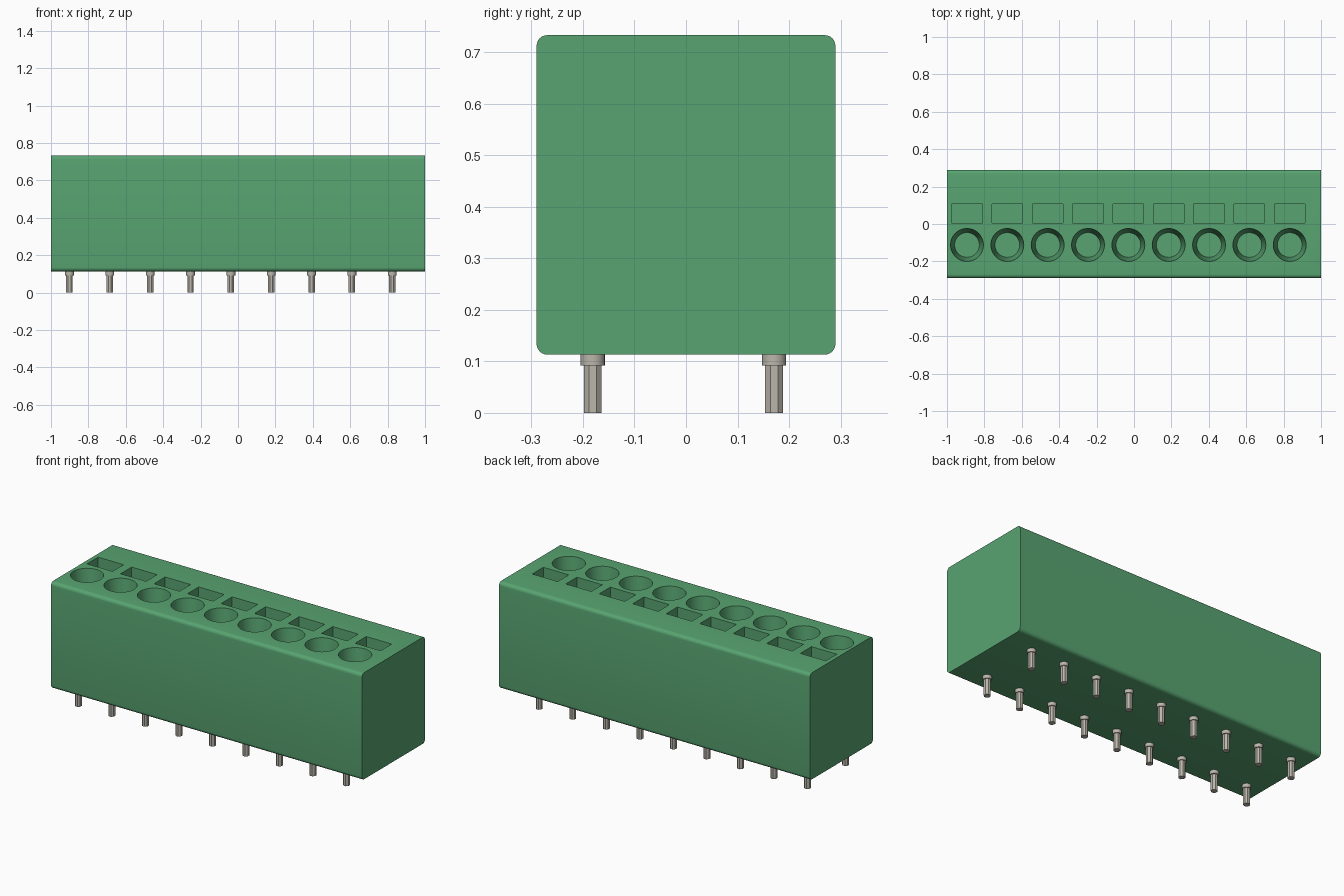
import bpy, bmesh, math
from mathutils import Matrix, Vector

if "Cube" in bpy.data.objects:
    bpy.data.objects.remove(bpy.data.objects["Cube"], do_unlink=True)

COUNT, PITCH = 9, 0.2157
BOTTOM, TOP = 0.113, 0.733
HALF_Y, ROUND = 0.29, 0.021


def material(name, color):
    m = bpy.data.materials.new(name)
    m.use_nodes = True
    m.diffuse_color = (*color, 1)
    m.node_tree.nodes["Principled BSDF"].inputs["Base Color"].default_value = (*color, 1)
    return m


green = material("terminal green", (0.098, 0.372, 0.165))
metal = material("tinned metal", (0.50, 0.47, 0.41))


def make_object(name, bm, mat):
    bmesh.ops.recalc_face_normals(bm, faces=bm.faces)
    mesh = bpy.data.meshes.new(name)
    bm.to_mesh(mesh)
    bm.free()
    mesh.materials.append(mat)
    ob = bpy.data.objects.new(name, mesh)
    bpy.context.collection.objects.link(ob)
    return ob


def smooth(ob):
    bpy.ops.object.select_all(action='DESELECT')
    ob.select_set(True)
    bpy.context.view_layer.objects.active = ob
    bpy.ops.object.shade_smooth_by_angle(angle=math.radians(30))


def add_box(bm, lo, hi):
    lo, hi = Vector(lo), Vector(hi)
    bmesh.ops.create_cube(bm, size=1, matrix=Matrix.Translation((lo + hi) / 2)
                          @ Matrix.Diagonal((*(hi - lo), 1)))


def add_cone(bm, x, y, z0, z1, r0, r1, sides, turn=0):
    bmesh.ops.create_cone(bm, cap_ends=True, segments=sides, radius1=r0, radius2=r1,
                          depth=z1 - z0, matrix=Matrix.Translation((x, y, (z0 + z1) / 2))
                          @ Matrix.Rotation(turn, 4, 'Z'))


# Housing: block with its four long edges rounded
bm = bmesh.new()
add_box(bm, (-1, -HALF_Y, BOTTOM), (1, HALF_Y, TOP))
long_edges = [e for e in bm.edges if abs(e.verts[0].co.x - e.verts[1].co.x) > 1]
bmesh.ops.bevel(bm, geom=long_edges, offset=ROUND, segments=6, profile=0.5, affect='EDGES')
housing = make_object("housing", bm, green)

# Cutters: tapered wire entries and rectangular release slots
DEPTH, LIP = 0.22, 0.02
slope = (0.088 - 0.066) / DEPTH
bm = bmesh.new()
for i in range(COUNT):
    x = -0.893 + i * PITCH
    add_cone(bm, x, -0.112, TOP - DEPTH, TOP + LIP, 0.066, 0.088 + slope * LIP, 48)
    add_box(bm, (x - 0.082, 0.005, TOP - DEPTH), (x + 0.082, 0.107, TOP + LIP))
cutter = make_object("opening_cutter", bm, green)
cutter.hide_render = True

cut = housing.modifiers.new("openings", 'BOOLEAN')
cut.operation = 'DIFFERENCE'
cut.solver = 'EXACT'
cut.object = cutter
bpy.ops.object.select_all(action='DESELECT')
housing.select_set(True)
bpy.context.view_layer.objects.active = housing
bpy.ops.object.modifier_apply(modifier=cut.name)
bpy.data.objects.remove(cutter, do_unlink=True)
smooth(housing)

# Solder pins: round collar and eight-sided leg, in two rows
for row, y in (("front", -0.181), ("back", 0.171)):
    bm = bmesh.new()
    for i in range(COUNT):
        x = -0.901 + i * PITCH
        add_cone(bm, x, y, 0.092, BOTTOM + 0.004, 0.0235, 0.0235, 24)
        add_cone(bm, x, y, 0, 0.094, 0.0187, 0.0187, 8, math.pi / 8)
    smooth(make_object(row + "_pins", bm, metal))
